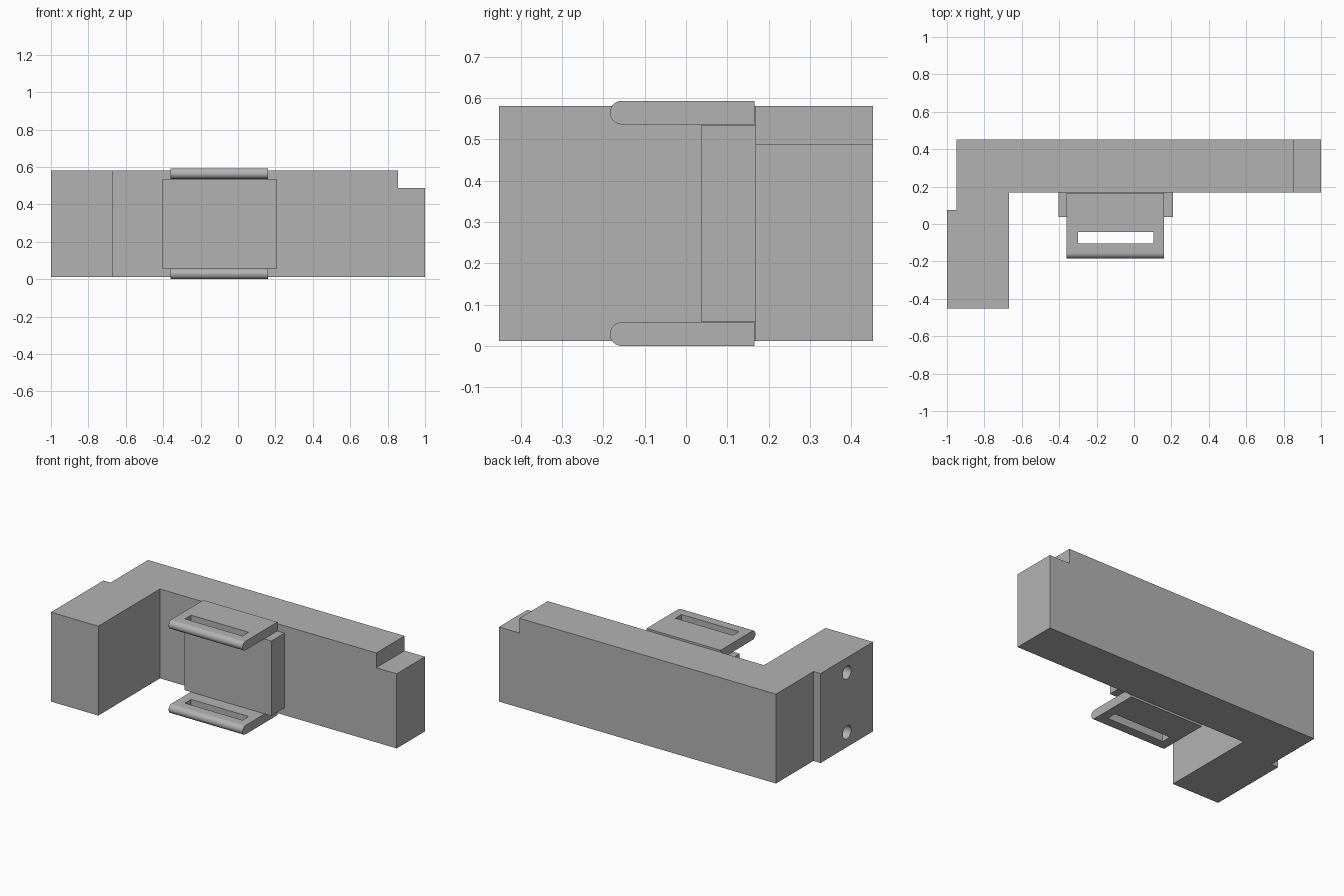
import bpy, bmesh
from math import pi, sin, cos, radians
from mathutils import Matrix, Vector

cube = bpy.data.objects.get("Cube")
if cube:
    bpy.data.objects.remove(cube, do_unlink=True)

GREY = (0.45, 0.45, 0.45, 1)
grey = bpy.data.materials.new("plain grey")
grey.use_nodes = True
grey.diffuse_color = GREY
grey.node_tree.nodes["Principled BSDF"].inputs["Base Color"].default_value = GREY


def finish(name, bm):
    bmesh.ops.recalc_face_normals(bm, faces=bm.faces)
    mesh = bpy.data.meshes.new(name)
    bm.to_mesh(mesh)
    bm.free()
    mesh.materials.append(grey)
    obj = bpy.data.objects.new(name, mesh)
    bpy.context.collection.objects.link(obj)
    return obj


def prism(name, points, push):
    """Extrude a flat outline along a vector."""
    bm = bmesh.new()
    face = bm.faces.new([bm.verts.new(p) for p in points])
    new = bmesh.ops.extrude_face_region(bm, geom=[face])["geom"]
    verts = [v for v in new if isinstance(v, bmesh.types.BMVert)]
    bmesh.ops.translate(bm, verts=verts, vec=Vector(push))
    return finish(name, bm)


def box(name, x0, x1, y0, y1, z0, z1):
    corners = [(x0, y0, z0), (x1, y0, z0), (x1, y1, z0), (x0, y1, z0)]
    return prism(name, corners, (0, 0, z1 - z0))


def cut(target, cutter):
    """Subtract a cutter and discard it."""
    cutter.hide_render = True
    mod = target.modifiers.new("cut", "BOOLEAN")
    mod.operation = "DIFFERENCE"
    mod.solver = "EXACT"
    mod.object = cutter
    bpy.context.view_layer.objects.active = target
    bpy.ops.object.modifier_apply(modifier=mod.name)
    bpy.data.objects.remove(cutter, do_unlink=True)


def smooth(obj):
    bpy.ops.object.select_all(action="DESELECT")
    obj.select_set(True)
    bpy.context.view_layer.objects.active = obj
    bpy.ops.object.shade_smooth_by_angle(angle=radians(30))


BOTTOM, TOP = 0.012, 0.581
MIDDLE = (BOTTOM + TOP) / 2
BACK, WALL = 0.452, 0.168

# L-shaped body with a shallow step in the outer side of its leg
outline = [(-1, -BACK), (-0.667, -BACK), (-0.667, WALL), (1, WALL),
           (1, BACK), (-0.95, BACK), (-0.95, 0.075), (-1, 0.075)]
body = prism("body", [(x, y, BOTTOM) for x, y in outline], (0, 0, TOP - BOTTOM))

# Notch in the upper corner of the long arm
cut(body, box("notch_cutter", 0.856, 1.1, 0, 0.6, 0.487, 0.7))

# Pair of blind holes in the outer side of the leg
for side in (-1, 1):
    bm = bmesh.new()
    place = Matrix.Translation((-1, -0.19, MIDDLE + side * 0.19)) @ Matrix.Rotation(pi / 2, 4, "Y")
    bmesh.ops.create_cone(bm, cap_ends=True, segments=32, radius1=0.042,
                          radius2=0.042, depth=0.4, matrix=place)
    cut(body, finish("hole_cutter", bm))
smooth(body)

# Pad on the inner wall
box("pad", -0.404, 0.209, 0.037, WALL, 0.058, 0.534)

# Two strap plates with a rounded front edge and a long slot
R = 0.0285
for name, z in (("lower_strap_plate", R), ("upper_strap_plate", 2 * MIDDLE - R)):
    arc = [pi / 2 + pi * i / 16 for i in range(17)]
    profile = [(-0.36, -0.184 + R + R * cos(a), z + R * sin(a)) for a in arc]
    profile += [(-0.36, WALL - 0.002, z - R), (-0.36, WALL - 0.002, z + R)]
    plate = prism(name, profile, (0.521, 0, 0))
    cut(plate, box("slot_cutter", -0.3, 0.105, -0.105, -0.043, z - 0.1, z + 0.1))
    smooth(plate)
